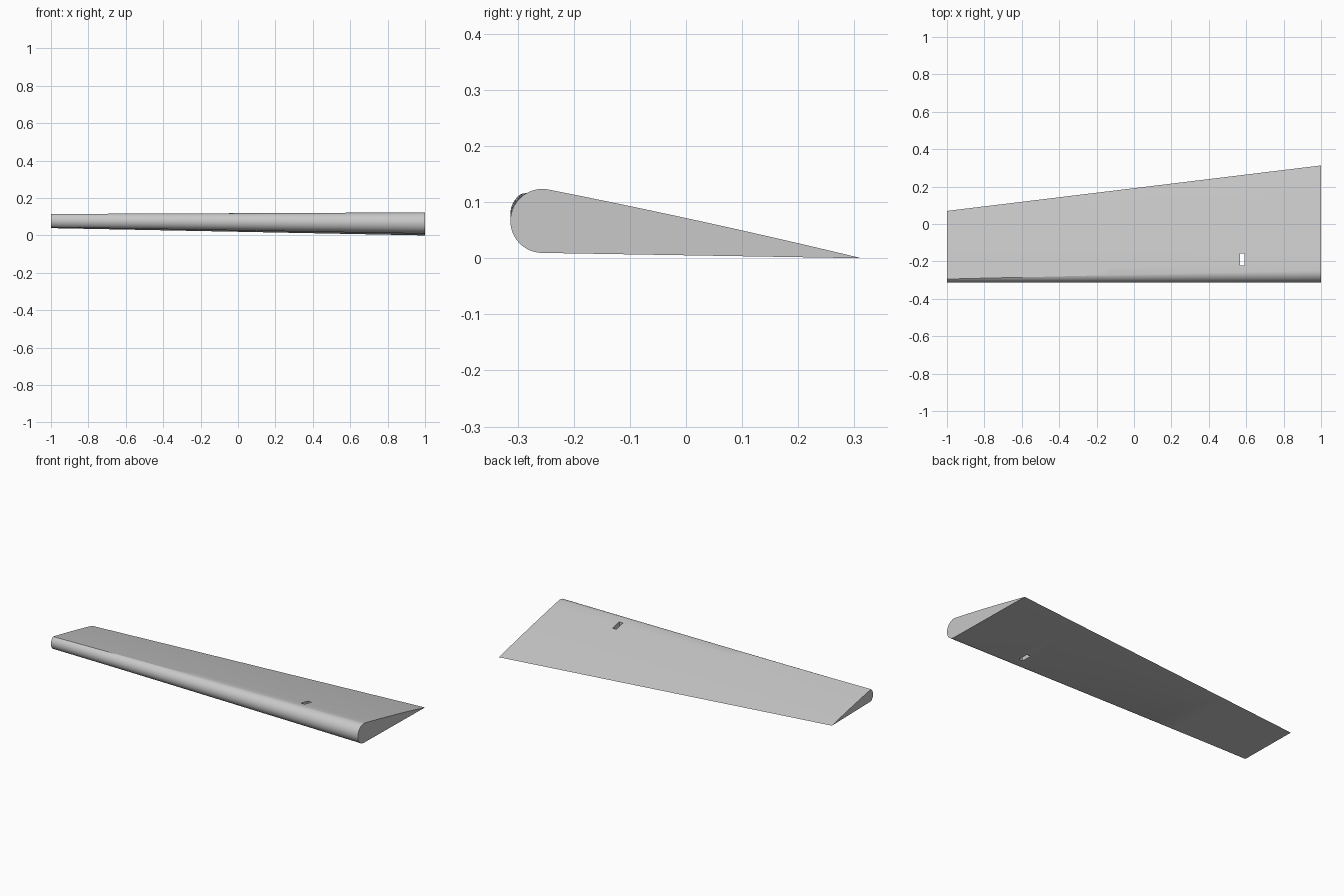
import bpy
import bmesh
from math import sin, cos, radians
from mathutils import Vector

cube = bpy.data.objects.get("Cube")
if cube:
    bpy.data.objects.remove(cube, do_unlink=True)

SPAN_STEPS = 16
ARC_STEPS = 24
TOP_STEPS = 10

grey = bpy.data.materials.new("light_grey")
grey.use_nodes = True
color = (0.58, 0.58, 0.58, 1)
grey.diffuse_color = color
grey.node_tree.nodes["Principled BSDF"].inputs["Base Color"].default_value = color


def section(cy, cz, radius, low, high, trail_y, trail_z, camber):
    """Rounded nose from bottom to top, then a gently arched upper skin."""
    pts = []
    for i in range(ARC_STEPS + 1):
        a = radians(low + (high - low) * i / ARC_STEPS)
        pts.append(Vector((0, cy - radius * cos(a), cz + radius * sin(a))))
    start, end = pts[-1], Vector((0, trail_y, trail_z))
    for i in range(1, TOP_STEPS + 1):
        t = i / TOP_STEPS
        p = start.lerp(end, t)
        p.z += 4 * camber * t * (1 - t)
        pts.append(p)
    return pts


# Tapered panel lofted from the small end to the large end
tip = section(-0.269, 0.0785, 0.044, -52, 55, 0.07, 0.039, 0.002)
root = section(-0.256, 0.0665, 0.057, -90, 99, 0.313, 0.0, 0.003)

bm = bmesh.new()
rings = []
for s in range(SPAN_STEPS + 1):
    t = s / SPAN_STEPS
    ring = []
    for a, b in zip(tip, root):
        p = a.lerp(b, t)
        ring.append(bm.verts.new((-1 + 2 * t, p.y, p.z)))
    rings.append(ring)
n = len(tip)
for r0, r1 in zip(rings, rings[1:]):
    for i in range(n):
        j = (i + 1) % n
        bm.faces.new((r0[i], r0[j], r1[j], r1[i]))
bm.faces.new(rings[0])
bm.faces.new(rings[-1])
bmesh.ops.recalc_face_normals(bm, faces=bm.faces)
mesh = bpy.data.meshes.new("tapered_panel")
bm.to_mesh(mesh)
bm.free()
panel = bpy.data.objects.new("tapered_panel", mesh)
bpy.context.collection.objects.link(panel)
mesh.materials.append(grey)

# Slot cut right through the panel
bpy.ops.mesh.primitive_cube_add(size=1, location=(0.578, -0.19, 0.06))
cutter = bpy.context.object
cutter.name = "slot_cutter"
cutter.scale = (0.025, 0.064, 0.4)
cutter.hide_render = True
cutter.data.materials.append(grey)

bpy.ops.object.select_all(action="DESELECT")
panel.select_set(True)
bpy.context.view_layer.objects.active = panel
cut = panel.modifiers.new("slot", "BOOLEAN")
cut.operation = "DIFFERENCE"
cut.solver = "EXACT"
cut.object = cutter
bpy.ops.object.modifier_apply(modifier=cut.name)
bpy.data.objects.remove(cutter, do_unlink=True)

bpy.ops.object.shade_smooth_by_angle(angle=radians(20))
